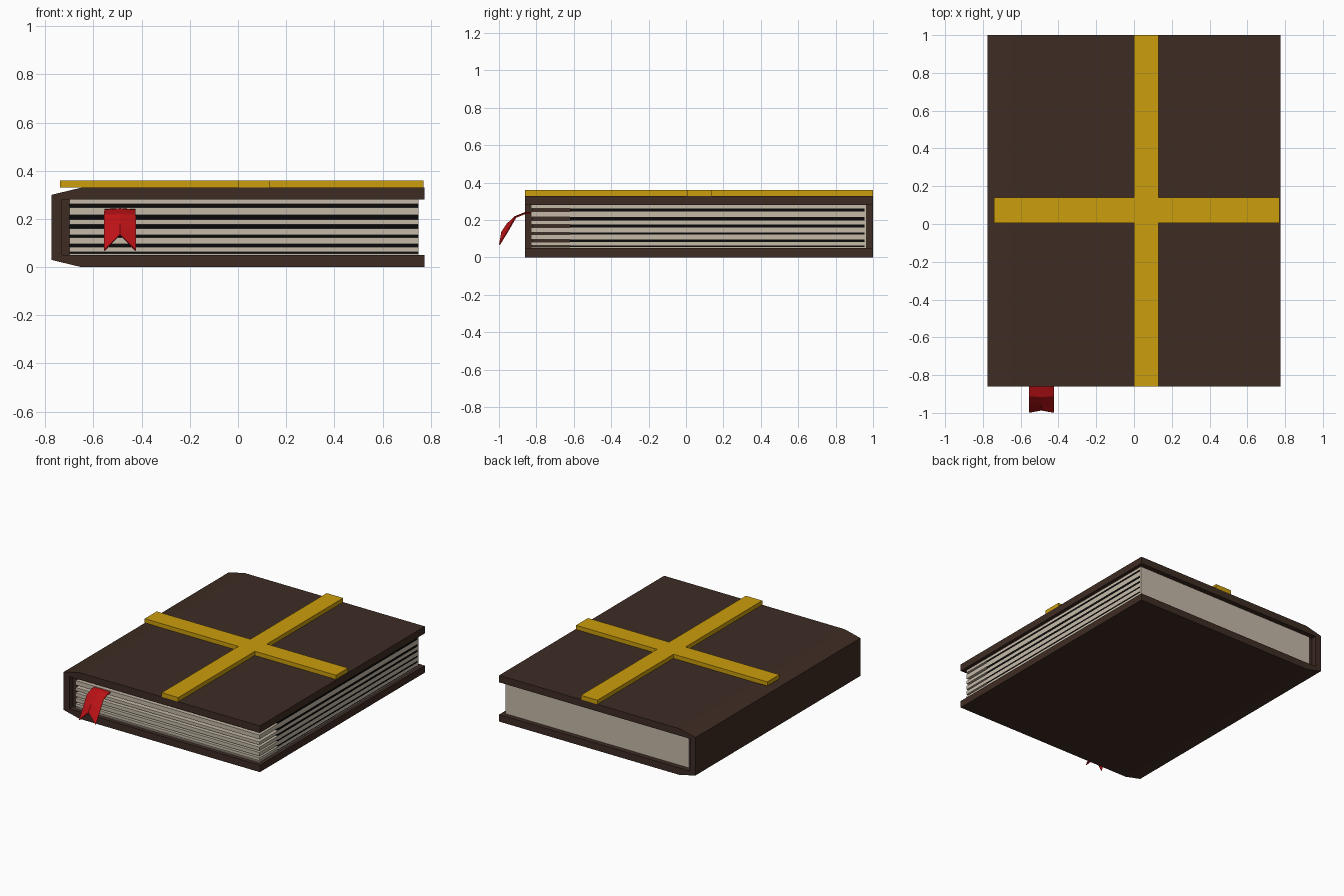
import bpy, bmesh

if "Cube" in bpy.data.objects:
    bpy.data.objects.remove(bpy.data.objects["Cube"])


def material(name, rgb):
    m = bpy.data.materials.new(name)
    m.diffuse_color = (*rgb, 1)
    m.use_nodes = True
    m.node_tree.nodes["Principled BSDF"].inputs["Base Color"].default_value = m.diffuse_color
    return m


BROWN = material("dark brown leather", (0.048, 0.025, 0.017))
CREAM = material("cream paper", (0.56, 0.49, 0.39))
BLACK = material("black gap", (0.003, 0.003, 0.003))
GOLD = material("gold", (0.60, 0.34, 0.004))
RED = material("red ribbon", (0.50, 0.006, 0.008))


def finish(name, bm, mat):
    bmesh.ops.recalc_face_normals(bm, faces=bm.faces)
    me = bpy.data.meshes.new(name)
    bm.to_mesh(me)
    bm.free()
    me.materials.append(mat)
    ob = bpy.data.objects.new(name, me)
    bpy.context.collection.objects.link(ob)
    return ob


def extrude_y(name, profile, y0, y1, mat):
    """Closed xz profile swept from y0 to y1."""
    bm = bmesh.new()
    a = [bm.verts.new((x, y0, z)) for x, z in profile]
    b = [bm.verts.new((x, y1, z)) for x, z in profile]
    n = len(profile)
    bm.faces.new(a)
    bm.faces.new(b[::-1])
    for i in range(n):
        j = (i + 1) % n
        bm.faces.new((a[i], b[i], b[j], a[j]))
    return finish(name, bm, mat)


def box(name, x, y, z, mat):
    return extrude_y(name, [(x[0], z[0]), (x[1], z[0]), (x[1], z[1]), (x[0], z[1])], y[0], y[1], mat)


# Cover: C-shaped section with a bevelled spine on the left
extrude_y("cover", [(-0.775, 0.03), (-0.65, 0), (0.775, 0), (0.775, 0.05), (-0.73, 0.05),
                    (-0.73, 0.28), (0.775, 0.28), (0.775, 0.33), (-0.65, 0.33), (-0.775, 0.30)],
          -0.86, 1.0, BROWN)
box("spine_lining", (-0.73, -0.70), (-0.82, 0.96), (0.05, 0.28), BROWN)

# Pages: stacked cream slabs with dark gaps set back from the front edge
gaps = [(0.057, 0.063), (0.084, 0.096), (0.122, 0.134), (0.16, 0.176), (0.198, 0.216), (0.247, 0.262)]
bottom = 0.05
for i, (g0, g1) in enumerate(gaps + [(0.28, 0.28)]):
    box(f"page_slab_{i}", (-0.70, 0.75), (-0.83, 0.955), (bottom, g0), CREAM)
    if g1 > g0:
        box(f"page_gap_{i}", (-0.70, 0.75), (-0.62, 0.955), (g0, g1), BLACK)
    bottom = g1
box("page_back_edge", (-0.70, 0.75), (0.955, 0.965), (0.05, 0.28), CREAM)

# Gold cross bands on the front cover, one joined outline
bm = bmesh.new()
outline = [(0, -0.86), (0.13, -0.86), (0.13, 0.005), (0.77, 0.005), (0.77, 0.14), (0.13, 0.14),
           (0.13, 1.0), (0, 1.0), (0, 0.14), (-0.74, 0.14), (-0.74, 0.005), (0, 0.005)]
face = bm.faces.new([bm.verts.new((x, y, 0.33)) for x, y in outline])
top = bmesh.ops.extrude_face_region(bm, geom=[face])["geom"]
bmesh.ops.translate(bm, verts=[v for v in top if isinstance(v, bmesh.types.BMVert)], vec=(0, 0, 0.03))
finish("gold_cross", bm, GOLD)

# Ribbon bookmark: drooping strip with a notched end and a raised middle
edge = [(-0.80, 0.24), (-0.86, 0.235), (-0.91, 0.215), (-0.95, 0.145), (-0.997, 0.068)]
middle = [(-0.80, 0.243), (-0.86, 0.24), (-0.915, 0.218), (-0.955, 0.18), (-0.985, 0.135)]
bm = bmesh.new()
cols = [[bm.verts.new((x, y, z)) for y, z in path]
        for x, path in ((-0.555, edge), (-0.49, middle), (-0.425, edge))]
for a, b in zip(cols, cols[1:]):
    for i in range(len(edge) - 1):
        bm.faces.new((a[i], a[i + 1], b[i + 1], b[i]))
ribbon = finish("ribbon_bookmark", bm, RED)
solid = ribbon.modifiers.new("thickness", "SOLIDIFY")
solid.thickness = 0.006
solid.offset = 0
